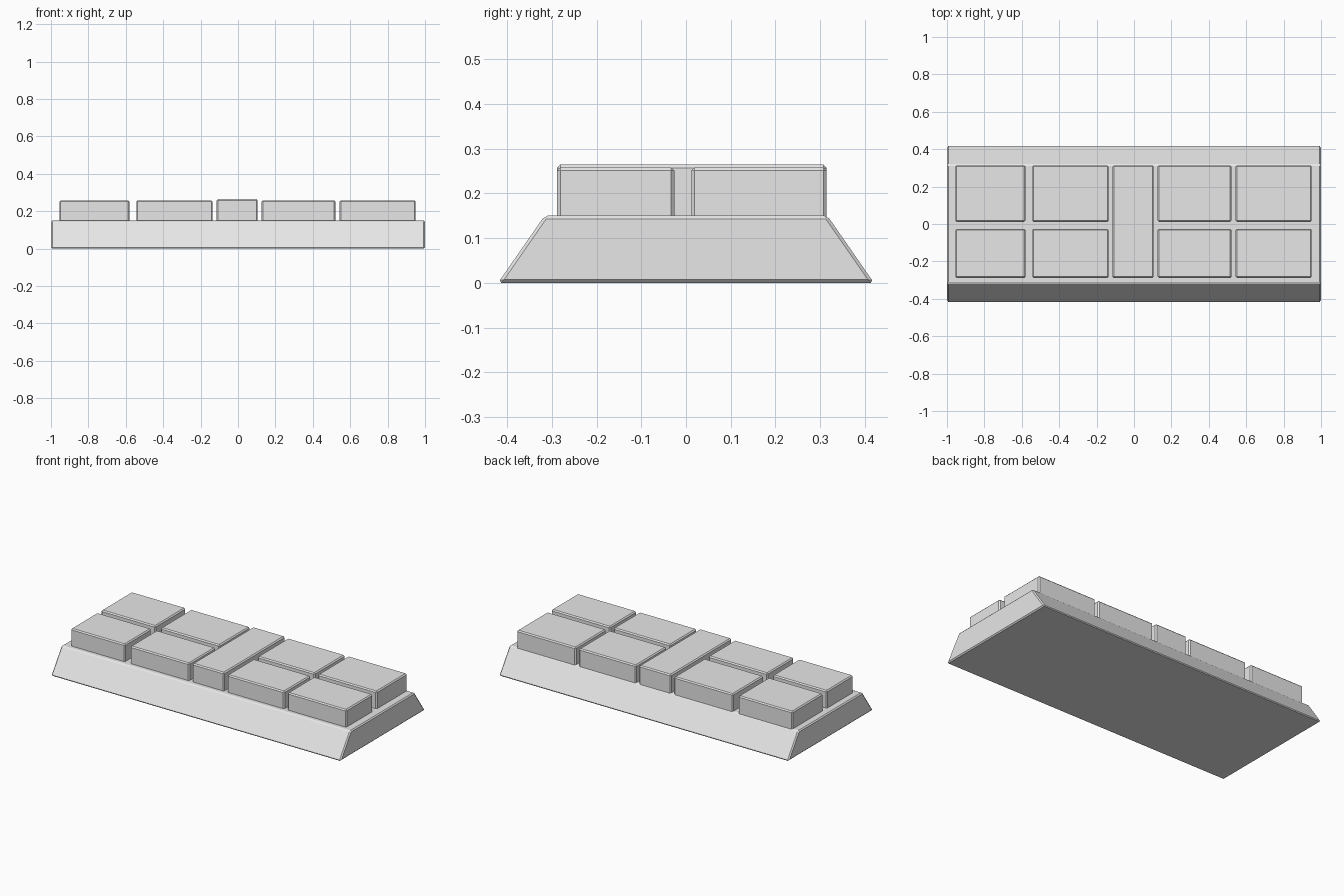
import bpy
import bmesh

default = bpy.data.objects.get("Cube")
if default:
    bpy.data.objects.remove(default, do_unlink=True)

# Single plain grey
grey = bpy.data.materials.new("plain_grey")
grey.use_nodes = True
colour = (0.8, 0.8, 0.8, 1)
grey.diffuse_color = colour
grey.node_tree.nodes["Principled BSDF"].inputs["Base Color"].default_value = colour


def prism(name, profile, x0, x1, bevel=0.007):
    """Extrude a (y, z) profile along x and chamfer its edges."""
    bm = bmesh.new()
    face = bm.faces.new([bm.verts.new((x0, y, z)) for y, z in profile])
    grown = bmesh.ops.extrude_face_region(bm, geom=[face])
    verts = [g for g in grown["geom"] if isinstance(g, bmesh.types.BMVert)]
    bmesh.ops.translate(bm, vec=(x1 - x0, 0, 0), verts=verts)
    bmesh.ops.recalc_face_normals(bm, faces=bm.faces)
    mesh = bpy.data.meshes.new(name)
    bm.to_mesh(mesh)
    bm.free()
    mesh.materials.append(grey)
    obj = bpy.data.objects.new(name, mesh)
    bpy.context.collection.objects.link(obj)
    mod = obj.modifiers.new("chamfer", 'BEVEL')
    mod.width = bevel
    mod.segments = 1
    return obj


def block(name, x0, x1, y0, y1, top):
    sunk = 0.135
    return prism(name, [(y0, sunk), (y1, sunk), (y1, top), (y0, top)], x0, x1)


# Sloped base
prism("base", [(-0.42, 0), (0.42, 0), (0.316, 0.15), (-0.316, 0.15)], -1, 1)

# Two rows of blocks either side of the centre block
columns = [(-0.955, -0.58), (-0.544, -0.136), (0.126, 0.521), (0.543, 0.95)]
rows = {"front": (-0.288, -0.026), "back": (0.012, 0.314)}
for row, (y0, y1) in rows.items():
    for i, (x0, x1) in enumerate(columns):
        block(f"{row}_block_{i + 1}", x0, x1, y0, y1, 0.258)

# Long centre block
block("centre_block", -0.115, 0.105, -0.288, 0.314, 0.264)
